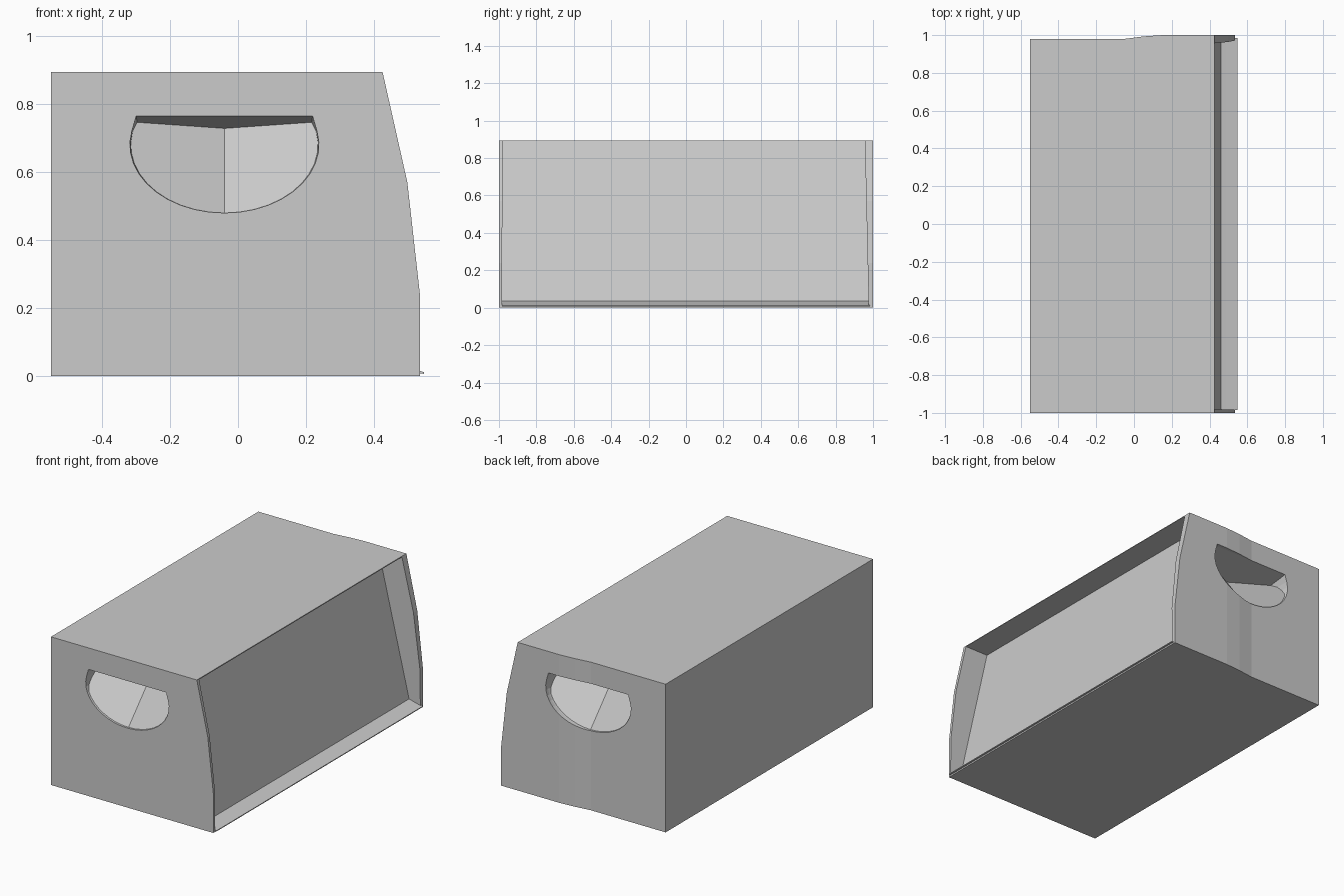
import bpy, bmesh, math
from mathutils import Vector

cube = bpy.data.objects.get("Cube")
if cube:
    bpy.data.objects.remove(cube, do_unlink=True)

grey = bpy.data.materials.new("light_grey")
grey.use_nodes = True
tone = (0.6, 0.6, 0.6, 1)
grey.diffuse_color = tone
grey.node_tree.nodes["Principled BSDF"].inputs["Base Color"].default_value = tone


def loft(name, rings, end_split=None):
    """Skin matching rings of points; end_split halves the last cap between two indices."""
    bm = bmesh.new()
    loops = [[bm.verts.new(p) for p in ring] for ring in rings]
    n = len(loops[0])
    for a, b in zip(loops, loops[1:]):
        for i in range(n):
            j = (i + 1) % n
            bm.faces.new((a[i], a[j], b[j], b[i]))
    bm.faces.new(loops[0])
    last = loops[-1]
    if end_split:
        s, e = end_split
        bm.faces.new(last[s:e + 1])
        bm.faces.new(last[e:] + last[:s + 1])
    else:
        bm.faces.new(last)
    bmesh.ops.recalc_face_normals(bm, faces=bm.faces)
    mesh = bpy.data.meshes.new(name)
    bm.to_mesh(mesh)
    bm.free()
    mesh.materials.append(grey)
    obj = bpy.data.objects.new(name, mesh)
    bpy.context.collection.objects.link(obj)
    return obj


def cut(target, cutter):
    mod = target.modifiers.new(cutter.name, 'BOOLEAN')
    mod.operation = 'DIFFERENCE'
    mod.solver = 'EXACT'
    mod.object = cutter
    cutter.hide_render = True
    cutter.hide_set(True)


# Body: footprint with a shallow step in the back face
H = 0.895
foot = [(-0.55, -1), (0.535, -1), (0.535, 1), (0.15, 1), (0.05, 0.993),
        (-0.05, 0.98), (-0.55, 0.98)]
body = loft("box_body", [[(x, y, z) for x, y in foot] for z in (0, H)])

# Trim the open side to its leaning end-wall profile
edge = [(0.425, H), (0.498, 0.57), (0.535, 0.24), (0.7, 0.24), (0.7, 1), (0.402, 1)]
cut(body, loft("side_trim_cutter", [[(x, y, z) for x, z in edge] for y in (-1.2, 1.2)]))

# Recess between the end walls, with a sloping inner panel and overhanging top
recess = [(0.27, H - 0.005), (0.46, 0.035), (0.7, -0.03), (0.7, H - 0.005)]
cut(body, loft("side_recess_cutter", [
    [(x, -0.985 + 0.006 * z, z) for x, z in recess],
    [(x, 0.977 - 0.023 * z, z) for x, z in recess]]))

# Scooped hand grips in both ends
CX, TOP, LOW, MID = -0.04, 0.765, 0.48, 0.68
START = math.asin((TOP - MID) / 0.2 * 0.85)
STEPS = 24


def grip_outline():
    pts = [(CX, TOP)]
    for i in range(STEPS + 1):
        a = START - (math.pi + 2 * START) * i / STEPS
        z = MID + (MID - LOW) * math.sin(a)
        if i in (0, STEPS):
            z = TOP
        pts.append((CX + 0.278 * math.cos(a), z))
    return pts


def grip_cutter(name, face_y, inward):
    outer, inner = [], []
    for x, z in grip_outline():
        depth = max(0.012, 0.85 * (z - LOW) - 0.46 * abs(x - CX))
        drop = 0.15 * depth if z > TOP - 0.01 else 0
        outer.append((x, face_y - 0.1 * inward, z))
        inner.append((CX + (x - CX) * 0.99, face_y + depth * inward, z - drop))
    rim = [(x, face_y, z) for x, _, z in outer]
    return loft(name, [outer, rim, inner], (0, 1 + STEPS // 2))


cut(body, grip_cutter("front_grip_cutter", -1, 1))
cut(body, grip_cutter("back_grip_cutter", 0.98, -1))

# Thin lip along the foot of the open side
lip = [(0.455, 0.036), (0.547, 0.012), (0.547, 0.007), (0.455, 0.02)]
loft("bottom_lip", [[(x, y, z) for x, z in lip] for y in (-0.985, 0.985)])
